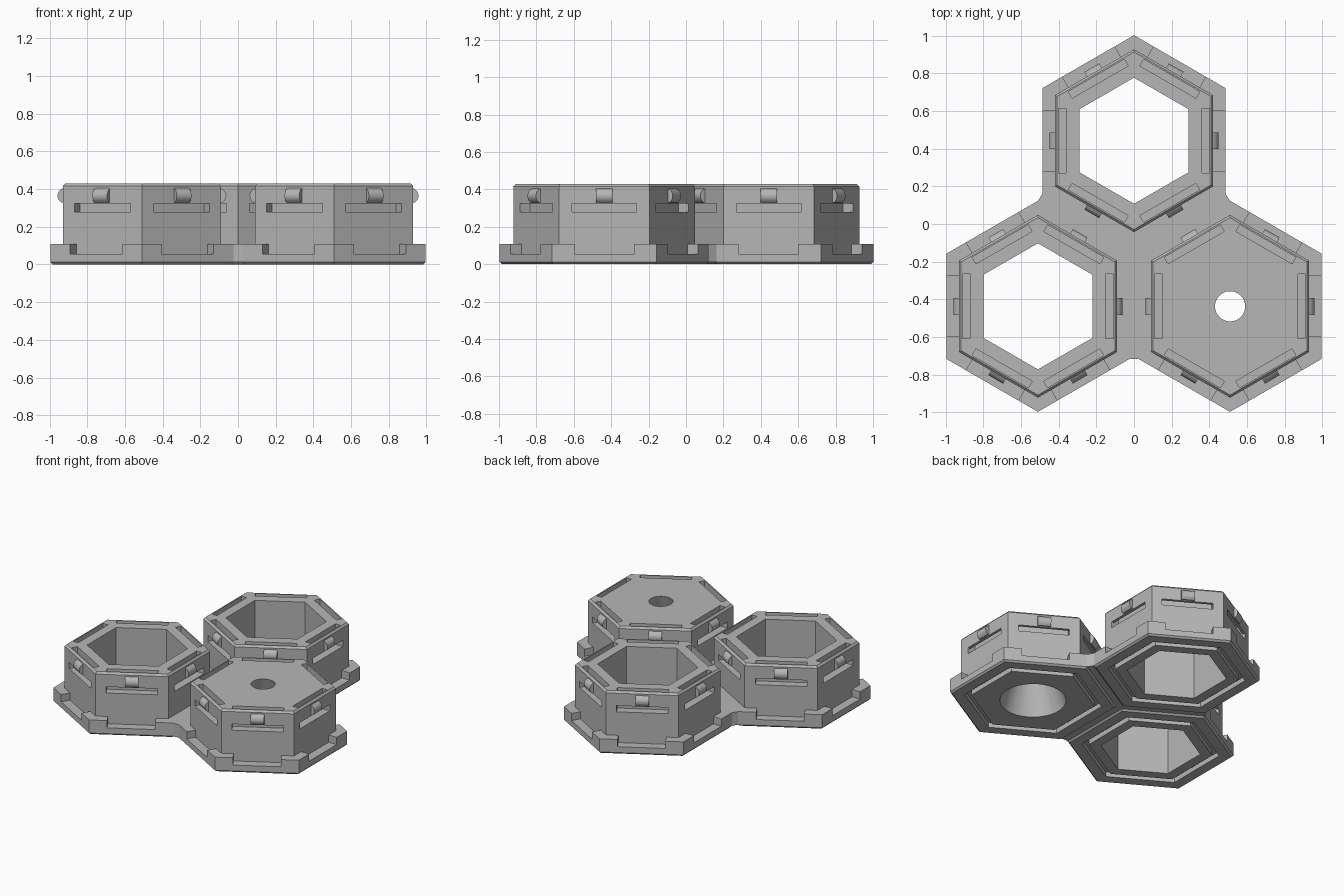
import bpy, bmesh, math
from mathutils import Matrix, Vector

if "Cube" in bpy.data.objects:
    bpy.data.objects.remove(bpy.data.objects["Cube"])

COS30 = math.cos(math.radians(30))
grey = bpy.data.materials.new("plain_grey")
grey.diffuse_color = (0.47, 0.47, 0.47, 1)
grey.use_nodes = True
grey.node_tree.nodes["Principled BSDF"].inputs["Base Color"].default_value = grey.diffuse_color


def finish(bm, name):
    bmesh.ops.recalc_face_normals(bm, faces=bm.faces)
    mesh = bpy.data.meshes.new(name)
    bm.to_mesh(mesh)
    bm.free()
    mesh.materials.append(grey)
    obj = bpy.data.objects.new(name, mesh)
    bpy.context.collection.objects.link(obj)
    return obj


def hex_loft(bm, c, rings, closed=False):
    """Stack of hexagons given as (apothem, z); closed makes a ring."""
    loops = [[bm.verts.new((c[0] + a / COS30 * math.cos(math.radians(30 + 60 * k)),
                            c[1] + a / COS30 * math.sin(math.radians(30 + 60 * k)), z))
              for k in range(6)] for a, z in rings]
    pairs = list(zip(loops, loops[1:]))
    if closed:
        pairs.append((loops[-1], loops[0]))
    else:
        bm.faces.new(loops[0])
        bm.faces.new(loops[-1])
    for lo, hi in pairs:
        for k in range(6):
            n = (k + 1) % 6
            bm.faces.new((lo[k], lo[n], hi[n], hi[k]))


def side_profile(bm, c, side, pts, half):
    """Extrude a (distance, z) profile along one hexagon side."""
    m = Matrix.Translation((c[0], c[1], 0)) @ Matrix.Rotation(math.radians(60 * side), 4, 'Z')
    ends = [[bm.verts.new(m @ Vector((d, y, z))) for d, z in pts] for y in (-half, half)]
    for e in ends:
        bm.faces.new(e)
    for i in range(len(pts)):
        j = (i + 1) % len(pts)
        bm.faces.new((ends[0][i], ends[0][j], ends[1][j], ends[1][i]))


def boolean(obj, tool, op):
    mod = obj.modifiers.new(op.lower(), 'BOOLEAN')
    mod.operation, mod.solver, mod.object = op, 'EXACT', tool
    bpy.context.view_layer.objects.active = obj
    bpy.ops.object.modifier_apply(modifier=mod.name)
    bpy.data.objects.remove(tool)


SLOT = [(0.36, 0.28), (0.47, 0.28), (0.47, 0.325), (0.40, 0.325), (0.40, 0.47), (0.36, 0.47)]
NOTCH = [(0.41, 0.055), (0.55, 0.055), (0.55, 0.2), (0.41, 0.2)]
CLIP = [(0.41, 0.33), (0.428, 0.33), (0.44, 0.34), (0.447, 0.355), (0.448, 0.37),
        (0.443, 0.385), (0.433, 0.397), (0.42, 0.405), (0.41, 0.405)]

# name, centre, sides facing the other cells, has closed top
cells = [("back_cell", (0, 0.442), (4, 5), False),
         ("left_cell", (-0.51, -0.437), (0, 1), False),
         ("right_cell", (0.51, -0.437), (2, 3), True)]

for name, c, inner, capped in cells:
    # base flange with chamfered underside
    bm = bmesh.new()
    hex_loft(bm, c, [(0.473, 0), (0.485, 0.012), (0.485, 0.108)])
    cell = finish(bm, name)

    # notches in the outer rims
    bm = bmesh.new()
    for s in range(6):
        if s not in inner:
            side_profile(bm, c, s, NOTCH, 0.16)
    boolean(cell, finish(bm, "notch_cutter"), 'DIFFERENCE')

    # raised hexagonal body
    bm = bmesh.new()
    hex_loft(bm, c, [(0.42, 0.045), (0.42, 0.416), (0.408, 0.43)])
    boolean(cell, finish(bm, "body"), 'UNION')

    # strap slots, underside groove and central opening
    bm = bmesh.new()
    for s in range(6):
        side_profile(bm, c, s, SLOT, 0.172)
    hex_loft(bm, c, [(0.36, -0.05), (0.40, -0.05), (0.40, 0.035), (0.36, 0.035)], closed=True)
    if capped:
        k = (0.22 - 0.08) / 0.43
        bmesh.ops.create_cone(bm, cap_ends=True, segments=48,
                              radius1=0.22 + 0.04 * k, radius2=0.08 - 0.04 * k, depth=0.51,
                              matrix=Matrix.Translation((c[0], c[1], 0.215)))
    else:
        hex_loft(bm, c, [(0.29, -0.1), (0.29, 0.6)])
    boolean(cell, finish(bm, "opening_cutter"), 'DIFFERENCE')

    # rounded clips above the slots
    bm = bmesh.new()
    for s in range(6):
        side_profile(bm, c, s, CLIP, 0.045)
    clips = finish(bm, name + "_clips")
    for obj in (cell, clips):
        bpy.ops.object.select_all(action='DESELECT')
        obj.select_set(True)
        bpy.context.view_layer.objects.active = obj
        bpy.ops.object.shade_smooth_by_angle(angle=math.radians(30))


# web joining the three bases
def corner(i, k):
    c, a = cells[i][1], math.radians(30 + 60 * k)
    return c[0] + 0.485 / COS30 * math.cos(a), c[1] + 0.485 / COS30 * math.sin(a)


bm = bmesh.new()
outline = [corner(0, 5), corner(2, 1), corner(2, 2), corner(2, 3), corner(1, 5),
           corner(1, 0), corner(1, 1), corner(0, 3), corner(0, 4)]
face = bm.faces.new([bm.verts.new((x, y, 0.012)) for x, y in outline])
top = bmesh.ops.extrude_face_region(bm, geom=[face])
bmesh.ops.translate(bm, vec=(0, 0, 0.096),
                    verts=[v for v in top["geom"] if isinstance(v, bmesh.types.BMVert)])
finish(bm, "joining_web")
